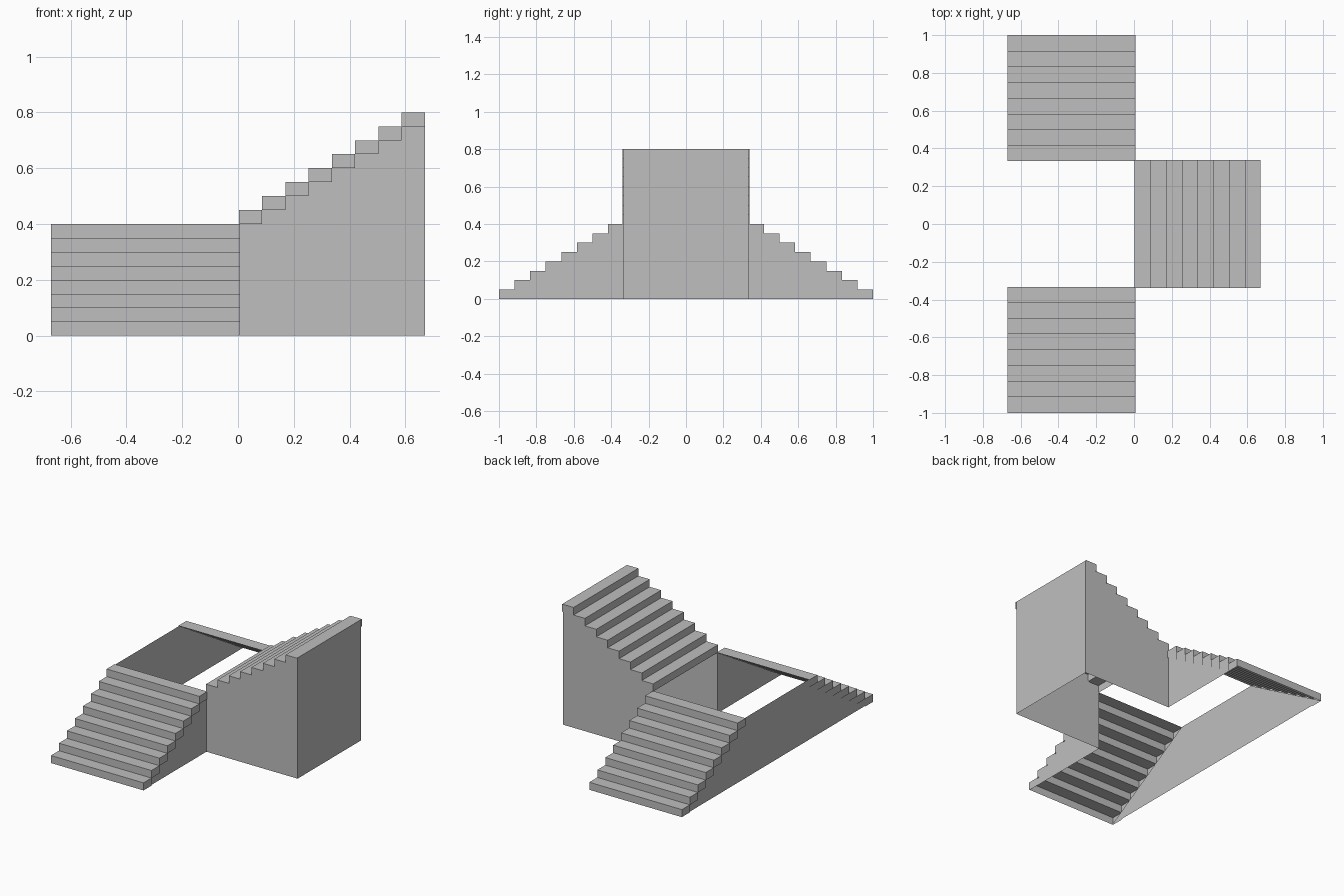
import bpy
import bmesh
from mathutils import Vector

cube = bpy.data.objects.get("Cube")
if cube:
    bpy.data.objects.remove(cube, do_unlink=True)

STEPS = 8
RUN = 2 / 3            # horizontal length of one flight
RISE = 0.4             # height gained by one flight
TREAD_HALF = 0.339     # half width of the steps
WALL_HALF = 0.333      # walls sit just inside the steps
LOWER_X = -0.331       # centre line of the lower flights
UPPER_X = 0.003        # foot of the upper flight

grey = bpy.data.materials.new("plain grey")
grey.use_nodes = True
COLOUR = (0.52, 0.52, 0.52, 1)
grey.diffuse_color = COLOUR
grey.node_tree.nodes["Principled BSDF"].inputs["Base Color"].default_value = COLOUR


def add_mesh(name, polygons):
    """Make one object from a list of polygons given by their corners."""
    bm = bmesh.new()
    for corners in polygons:
        bm.faces.new([bm.verts.new(c) for c in corners])
    bmesh.ops.remove_doubles(bm, verts=bm.verts, dist=0.0005)
    bmesh.ops.recalc_face_normals(bm, faces=bm.faces)
    mesh = bpy.data.meshes.new(name)
    bm.to_mesh(mesh)
    bm.free()
    mesh.materials.append(grey)
    obj = bpy.data.objects.new(name, mesh)
    bpy.context.collection.objects.link(obj)
    return obj


def add_steps(name, foot, along, across):
    """Folded shell of risers and treads with a small skirt at each end."""
    foot, along, across = Vector(foot), Vector(along), Vector(across)

    def at(u, v, z):
        return foot + along * u + across * v + Vector((0, 0, z))

    depth, height, w = RUN / STEPS, RISE / STEPS, TREAD_HALF
    faces = []
    for i in range(STEPS):
        u0, u1 = i * depth, (i + 1) * depth
        z0, z1 = i * height, (i + 1) * height
        faces.append([at(u0, -w, z0), at(u0, w, z0), at(u0, w, z1), at(u0, -w, z1)])
        faces.append([at(u0, -w, z1), at(u0, w, z1), at(u1, w, z1), at(u1, -w, z1)])
        for v in (-w, w):
            faces.append([at(u0, v, z0), at(u1, v, z0), at(u1, v, z1), at(u0, v, z1)])
    return add_mesh(name, faces)


# Three flights of steps
add_steps("front_steps", (LOWER_X, -1, 0), (0, 1, 0), (1, 0, 0))
add_steps("back_steps", (LOWER_X, 1, 0), (0, -1, 0), (1, 0, 0))
add_steps("upper_steps", (UPPER_X, 0, RISE), (1, 0, 0), (0, 1, 0))

# Long wall joining the outer sides of both lower flights
outer, inner = LOWER_X - WALL_HALF, LOWER_X + WALL_HALF
landing = 1 - RUN
add_mesh("long_side_wall", [[(outer, -1, 0), (outer, 1, 0),
                             (outer, landing, RISE), (outer, -landing, RISE)]])

# Sloped inner walls of the lower flights and side walls of the upper flight
end = UPPER_X + RUN
for side, label in ((-1, "front"), (1, "back")):
    add_mesh(label + "_inner_wall", [[(inner, side, 0), (inner, side * landing, 0),
                                      (inner, side * landing, RISE)]])
    y = side * WALL_HALF
    add_mesh(label + "_upper_wall", [[(UPPER_X, y, 0), (end, y, 0),
                                      (end, y, 2 * RISE), (UPPER_X, y, RISE)]])

# Tall wall closing the high end of the upper flight
w = WALL_HALF
add_mesh("tall_end_wall", [[(end, -w, 0), (end, w, 0),
                            (end, w, 2 * RISE), (end, -w, 2 * RISE)]])
